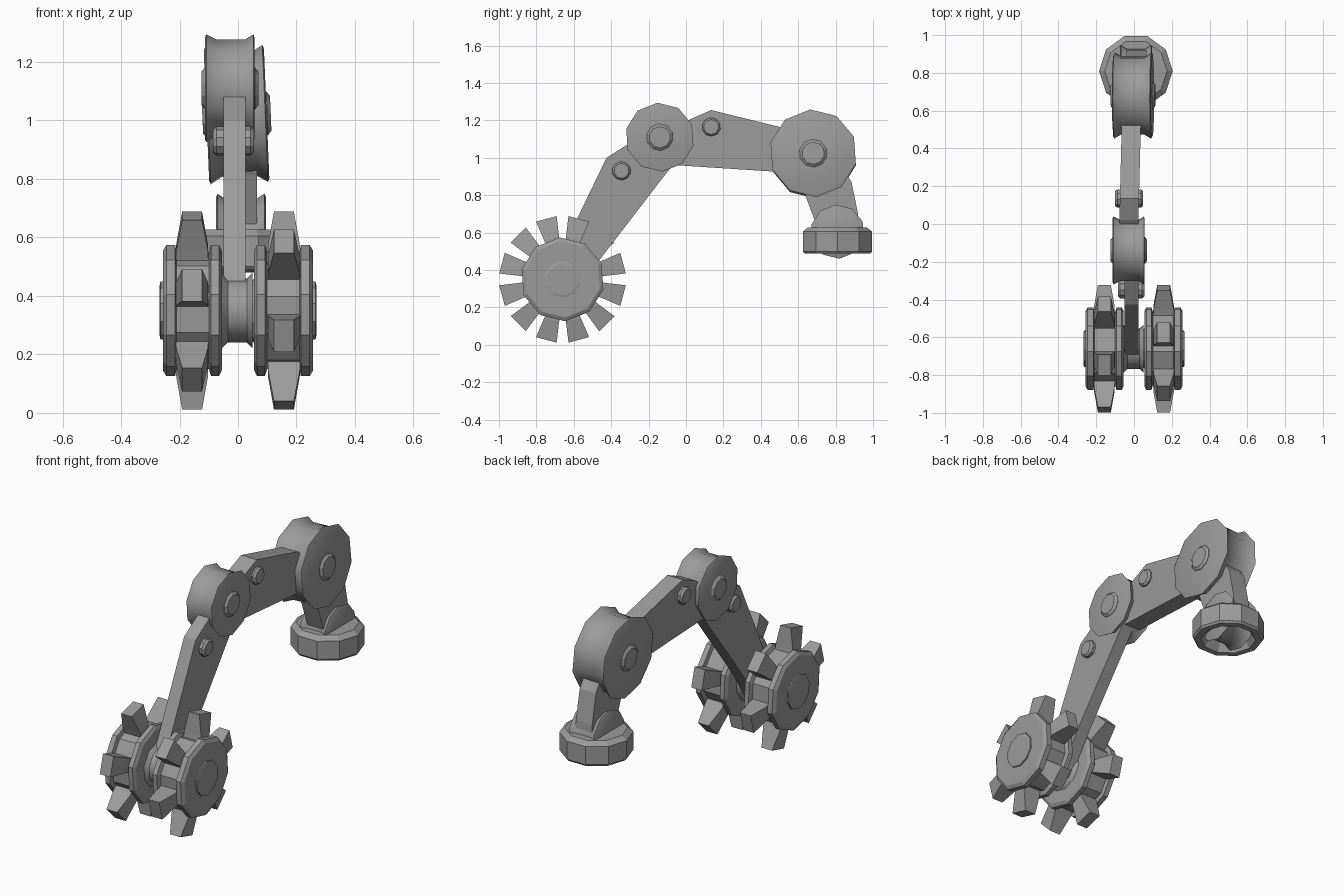
import bpy, bmesh, math
from mathutils import Matrix, Vector

if "Cube" in bpy.data.objects:
    bpy.data.objects.remove(bpy.data.objects["Cube"])

grey = bpy.data.materials.new("metal_grey")
grey.diffuse_color = (0.33, 0.33, 0.33, 1)
grey.use_nodes = True
grey.node_tree.nodes["Principled BSDF"].inputs["Base Color"].default_value = grey.diffuse_color


def finish(name, bm, smooth=None):
    bmesh.ops.remove_doubles(bm, verts=bm.verts, dist=1e-5)
    bmesh.ops.recalc_face_normals(bm, faces=bm.faces)
    me = bpy.data.meshes.new(name)
    bm.to_mesh(me)
    bm.free()
    me.materials.append(grey)
    ob = bpy.data.objects.new(name, me)
    bpy.context.collection.objects.link(ob)
    if smooth:
        bpy.ops.object.select_all(action='DESELECT')
        ob.select_set(True)
        bpy.context.view_layer.objects.active = ob
        bpy.ops.object.shade_smooth_by_angle(angle=math.radians(smooth))
    return ob


def lathe(name, centre, profile, sides=10, phase=22, axis='X', tilt=0, smooth=None, closed=False):
    """Revolve (along, radius) points round the x or z axis."""
    bm = bmesh.new()
    rings = []
    for a, r in profile:
        ring = []
        for i in range(sides):
            t = math.radians(phase) + 2 * math.pi * i / sides
            c, s = r * math.cos(t), r * math.sin(t)
            ring.append(bm.verts.new((a, c, s) if axis == 'X' else (c, s, a)))
        rings.append(ring)
    pairs = list(zip(rings, rings[1:]))
    if closed:
        pairs.append((rings[-1], rings[0]))
    else:
        bm.faces.new(rings[0])
        bm.faces.new(rings[-1])
    for p, q in pairs:
        for i in range(sides):
            j = (i + 1) % sides
            bm.faces.new((p[i], p[j], q[j], q[i]))
    bm.transform(Matrix.Translation(centre) @ Matrix.Rotation(math.radians(tilt), 4, 'Y'))
    return finish(name, bm, smooth)


def plate(name, outline, x0, x1, shift=0):
    """Extrude a (y, z) outline across x; shift slides x per unit of y."""
    bm = bmesh.new()
    a = [bm.verts.new((x0 + shift * y, y, z)) for y, z in outline]
    b = [bm.verts.new((x1 + shift * y, y, z)) for y, z in outline]
    bm.faces.new(a)
    bm.faces.new(b)
    n = len(a)
    for i in range(n):
        j = (i + 1) % n
        bm.faces.new((a[i], a[j], b[j], b[i]))
    return finish(name, bm)


def bolt(name, y, z, r, x0, x1, tilt=0, x=0):
    c = 0.012
    lathe(name, (x, y, z), [(x0, r * 0.8), (x0 + c, r), (x1 - c, r), (x1, r * 0.8)], 10, tilt=tilt)


WY, WZ = -0.66, 0.35

# Toothed wheels: two rims on a narrower drum, with round caps
half = [(.04, .09), (.045, .10), (.055, .11), (.055, .205), (.065, .225), (.092, .225), (.10, .20),
        (.21, .20), (.215, .225), (.245, .225), (.257, .205), (.257, .10), (.265, .10), (.268, .085)]
for side, s, start in (("right", 1, 15), ("left", -1, 45)):
    lathe(side + "_wheel", (0, WY, WZ), [(s * a, r) for a, r in half])
    # Teeth flare along the rim and taper across it
    bm = bmesh.new()
    for k in range(6):
        t = math.radians(start + 60 * k)
        out = Vector((0, math.cos(t), math.sin(t)))
        tan = Vector((0, -math.sin(t), math.cos(t)))
        rows = []
        for r, w, d in ((.18, .036, .056), (.225, .041, .054), (.335, .057, .034)):
            rows.append([bm.verts.new(Vector((s * .157 + u * d, WY, WZ)) + out * r + tan * (v * w))
                         for u, v in ((-1, -1), (1, -1), (1, 1), (-1, 1))])
        bm.faces.new(rows[0])
        bm.faces.new(rows[-1])
        for p, q in zip(rows, rows[1:]):
            for i in range(4):
                j = (i + 1) % 4
                bm.faces.new((p[i], p[j], q[j], q[i]))
    finish(side + "_wheel_teeth", bm)

# Axle hub between the wheels
lathe("axle_hub", (0, WY, WZ), [(-.055, .13), (-.035, .11), (.03, .11), (.05, .13)], smooth=40)

# Lower arm with its cross bolt
plate("lower_arm", [(-.70, .43), (-.425, 1.0), (-.29, 1.085), (-.14, 1.11), (-.05, .985),
                    (-.08, .95), (-.45, .47), (-.56, .31)], -.05, .025)
bolt("lower_arm_bolt", -.345, .93, .05, -.085, .055)

# Elbow knuckle with flared lips
lathe("elbow_knuckle", (0, -.14, 1.11),
      [(-.113, .175), (-.108, .185), (-.075, .168), (.025, .168), (.053, .185), (.056, .175)], smooth=40)
bolt("elbow_bolt", -.14, 1.11, .072, -.125, .07)

# Upper arm with its cross bolt
plate("upper_arm", [(-.14, 1.08), (.02, 1.205), (.135, 1.255), (.50, 1.165), (.68, 1.02),
                    (.49, .925), (-.05, .96)], -.078, .023, .025)
bolt("upper_arm_bolt", .135, 1.165, .05, -.10, .048)

# Large wrist knuckle, leaning slightly
lathe("wrist_knuckle", (-.005, .68, 1.02),
      [(-.103, .222), (-.098, .235), (-.06, .212), (.06, .212), (.098, .235), (.103, .222)],
      tilt=-2.4, smooth=40)
bolt("wrist_bolt", .68, 1.02, .075, -.117, .117, -2.4, -.005)

# Neck down to the foot hinge
plate("neck", [(.63, .82), (.72, .58), (.93, .58), (.92, .70), (.885, .87), (.80, 1.0), (.68, 1.0)],
      -.04, .065)

# Foot hinge and hollow foot
lathe("foot_hinge", (.01, .81, .605),
      [(-.085, .135), (-.08, .145), (-.05, .125), (.05, .125), (.08, .145), (.085, .135)], smooth=40)
lathe("foot", (.01, .81, 0),
      [(.628, .02), (.628, .165), (.605, .195), (.50, .195), (.488, .185), (.488, .15),
       (.535, .12), (.545, .02)], 10, 0, 'Z', closed=True)
